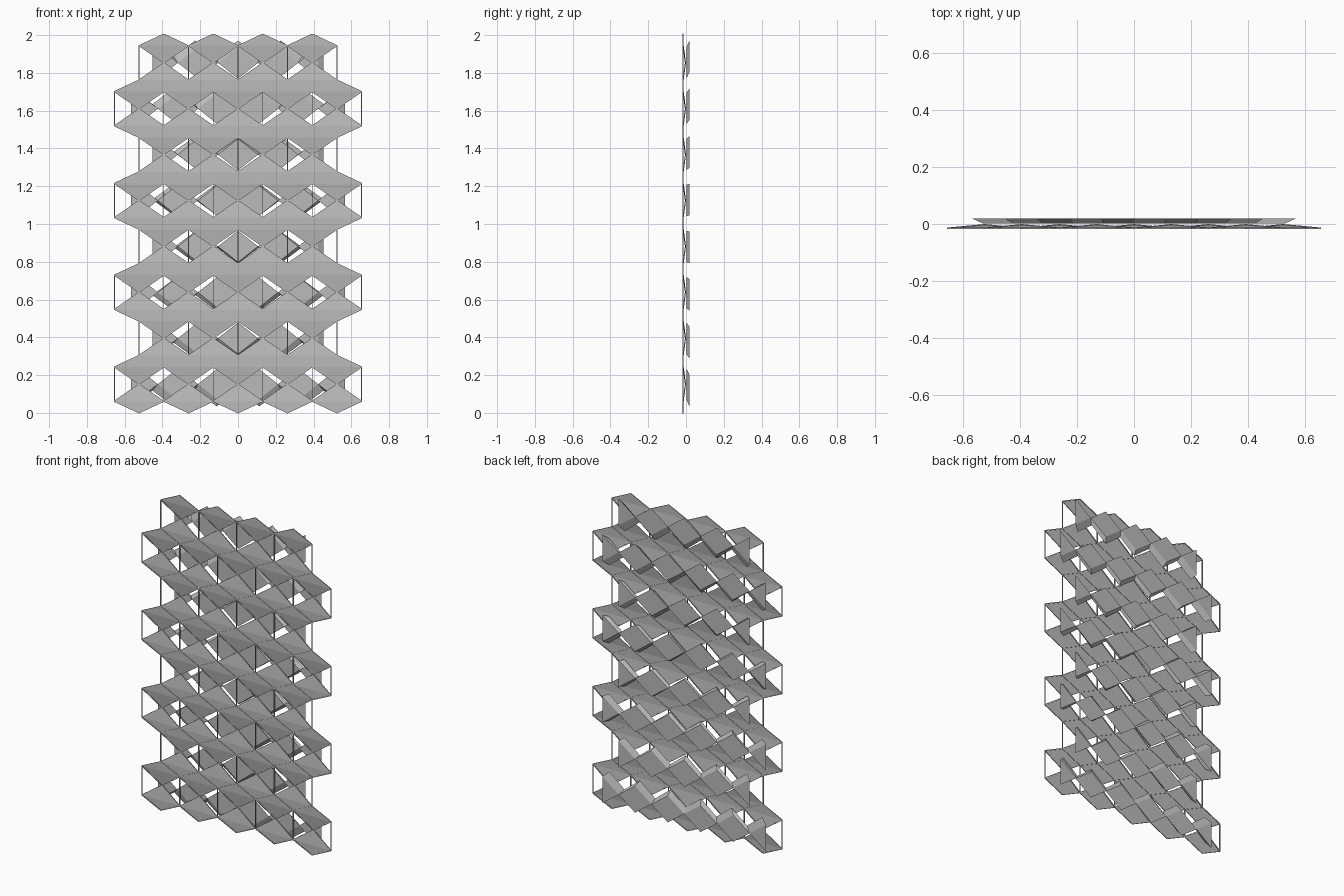
import bpy, bmesh, math
from mathutils import Vector

if "Cube" in bpy.data.objects:
    bpy.data.objects.remove(bpy.data.objects["Cube"])

W = 0.131            # half width of a hexagon cell
A, S = 0.0615, 0.1815  # peak height and upright side of a cell
YF, YC = -0.015, -0.003  # depth of outer corners and of the cell centre
ROWS = 8

grey = bpy.data.materials.new("grey metal")
grey.diffuse_color = (0.5, 0.5, 0.5, 1)
grey.use_nodes = True
grey.node_tree.nodes["Principled BSDF"].inputs["Base Color"].default_value = grey.diffuse_color


def make(name, bm):
    me = bpy.data.meshes.new(name)
    bm.to_mesh(me)
    bm.free()
    me.materials.append(grey)
    ob = bpy.data.objects.new(name, me)
    bpy.context.collection.objects.link(ob)


def face(bm, pts):
    bm.faces.new([bm.verts.new(p) for p in pts])


def rod(bm, a, b, r=0.0025):
    a, b = Vector(a), Vector(b)
    d = (b - a).normalized()
    u = d.cross(Vector((0, 1, 0))).normalized() * r
    v = d.cross(u).normalized() * r
    ra = [bm.verts.new(a + o) for o in (u + v, v - u, -u - v, u - v)]
    rb = [bm.verts.new(b + o) for o in (u + v, v - u, -u - v, u - v)]
    for i in range(4):
        j = (i + 1) % 4
        bm.faces.new((ra[i], ra[j], rb[j], rb[i]))


panels, frame, fins = bmesh.new(), bmesh.new(), bmesh.new()
edges = {}


def edge(a, b):
    key = tuple(sorted([tuple(round(c, 3) for c in p) for p in (a, b)]))
    edges[key] = (a, b)


def fin(tri, zc):
    # sheared triangular fin behind an opening, leaning away from the middle
    def ring(y, sx, shift):
        return [fins.verts.new((x * sx, y, zc + (z - zc) * 0.92 + shift * (zc - 1)))
                for x, z in tri]
    f, b = ring(0.002, 0.81, 0.0), ring(0.0185, 0.865, 0.04)
    fins.faces.new(f)
    fins.faces.new(b[::-1])
    for i in range(3):
        j = (i + 1) % 3
        fins.faces.new((f[i], b[i], b[j], f[j]))


for r in range(ROWS):
    zc = A + S / 2 + r * (A + S)
    n = 5 if r % 2 == 0 else 4
    for c in range(n):
        x = (2 * c - n + 1) * W
        mid = (x, YC, zc)
        for s in (-1, 1):
            # folded diamond above and below the cell centre
            l = (x - W, YF, zc + s * S / 2)
            q = (x + W, YF, zc + s * S / 2)
            top = (x, YF, zc + s * (S / 2 + A))
            face(panels, (l, q, top))
            face(panels, (l, mid, q))
            for a, b in ((l, top), (q, top), (l, mid), (q, mid)):
                edge(a, b)
            # upright wire and the fin beside it
            edge((x + s * W, YF, zc - S / 2), (x + s * W, YF, zc + S / 2))
            fin([(x, zc), (x + s * W, zc + S / 2), (x + s * W, zc - S / 2)], zc)

for a, b in edges.values():
    rod(frame, a, b)
for bm in (panels, frame, fins):
    bmesh.ops.remove_doubles(bm, verts=bm.verts, dist=1e-5)
    bmesh.ops.recalc_face_normals(bm, faces=bm.faces)
make("folded_panels", panels)
make("wire_frame", frame)
make("rear_fins", fins)
